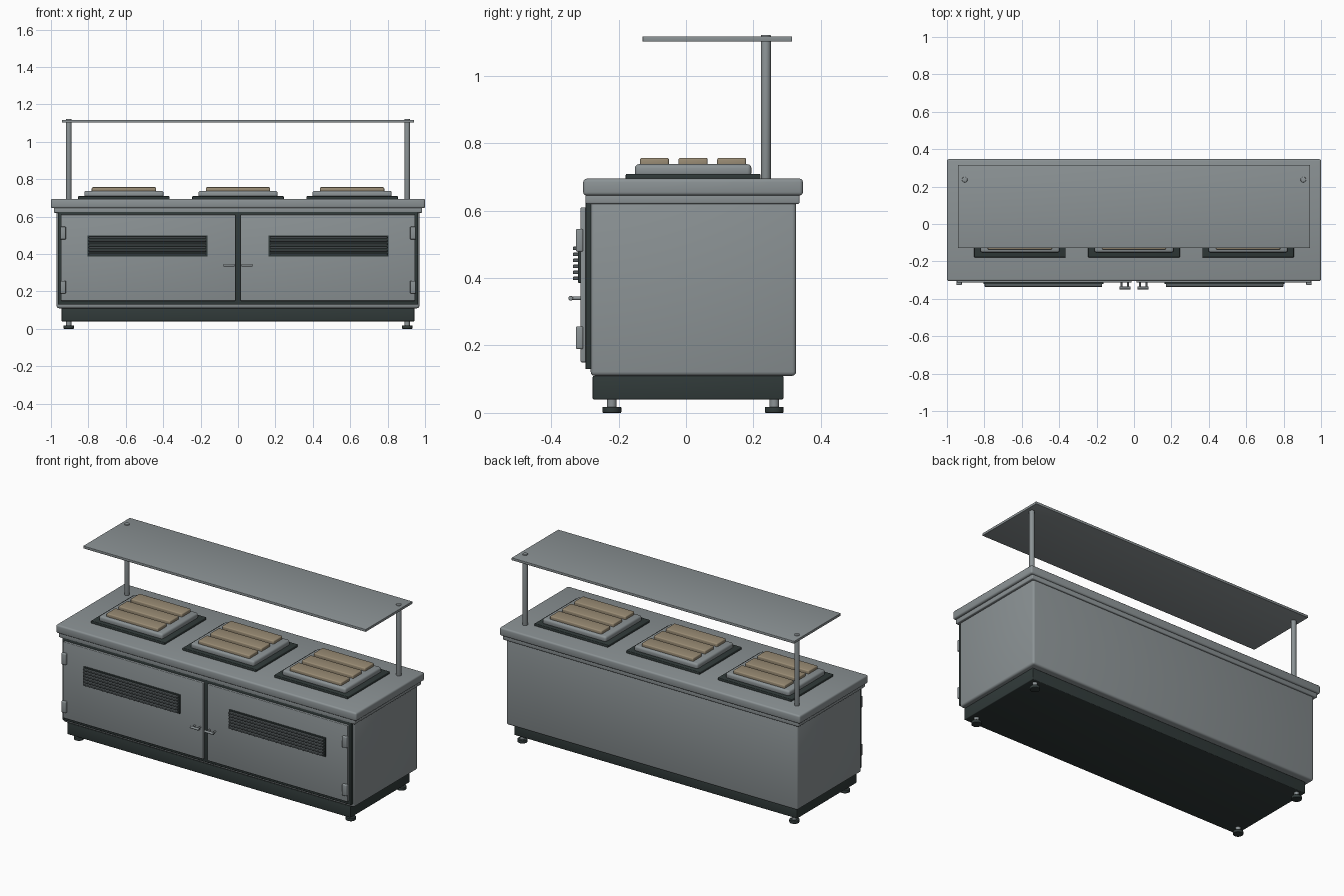
import bpy, math
from mathutils import Vector

cube = bpy.data.objects.get("Cube")
if cube:
    bpy.data.objects.remove(cube, do_unlink=True)


def material(name, rgb):
    m = bpy.data.materials.new(name)
    m.use_nodes = True
    m.diffuse_color = (*rgb, 1)
    m.node_tree.nodes["Principled BSDF"].inputs["Base Color"].default_value = (*rgb, 1)
    return m


STEEL = material("brushed steel", (0.26, 0.29, 0.30))
DARK = material("dark trim", (0.03, 0.042, 0.041))
VENT = material("vent grey", (0.09, 0.105, 0.11))
TAN = material("tan inlay", (0.32, 0.26, 0.175))


def finish(name, mat, bevel):
    ob = bpy.context.object
    ob.name = name
    ob.data.materials.append(mat)
    if bevel:
        mod = ob.modifiers.new("soft edges", 'BEVEL')
        mod.width = bevel
        mod.segments = 3
        mod.limit_method = 'ANGLE'
        bpy.ops.object.modifier_apply(modifier=mod.name)
    bpy.ops.object.shade_smooth_by_angle(angle=math.radians(35))
    return ob


def box(name, x, y, z, mat, bevel=0.0):
    """Box given by its (min, max) range on each axis."""
    bpy.ops.mesh.primitive_cube_add(size=1)
    ob = bpy.context.object
    for v in ob.data.vertices:
        v.co = [r[0] if c < 0 else r[1] for c, r in zip(v.co, (x, y, z))]
    return finish(name, mat, bevel)


def rod(name, a, b, radius, mat, bevel=0.0, sides=24):
    """Cylinder from point a to point b."""
    a, b = Vector(a), Vector(b)
    d = b - a
    bpy.ops.mesh.primitive_cylinder_add(vertices=sides, radius=radius, depth=d.length,
                                        location=(a + b) / 2,
                                        rotation=d.to_track_quat('Z', 'Y').to_euler())
    return finish(name, mat, bevel)


def span(side, inner, outer):
    """Range between two distances from the centre on one side."""
    return tuple(sorted((side * inner, side * outer)))


# Cabinet
box("plinth", (-0.943, 0.943), (-0.277, 0.289), (0.04, 0.11), DARK, 0.004)
box("cabinet_body", (-0.97, 0.97), (-0.283, 0.327), (0.11, 0.63), STEEL, 0.012)
box("door_surround", (-0.962, 0.962), (-0.298, -0.27), (0.13, 0.625), DARK, 0.002)
box("counter_lip", (-0.985, 0.985), (-0.298, 0.337), (0.62, 0.65), STEEL, 0.005)
box("counter_top", (-1, 1), (-0.305, 0.347), (0.645, 0.695), STEEL, 0.01)

for side, label in ((-1, "right"), (1, "left")):
    # Door with hinges and a bar handle
    box(f"{label}_door", span(side, 0.013, 0.947), (-0.313, -0.295), (0.15, 0.61), STEEL, 0.004)
    for z in (0.223, 0.512):
        box(f"{label}_hinge", span(side, 0.92, 0.95), (-0.327, -0.305),
            (z - 0.034, z + 0.034), STEEL, 0.005)
    rod(f"{label}_handle_bar", (side * 0.018, -0.342, 0.34), (side * 0.078, -0.342, 0.34),
        0.007, STEEL, 0.002)
    for x in (0.032, 0.067):
        rod(f"{label}_handle_stem", (side * x, -0.342, 0.34), (side * x, -0.305, 0.34),
            0.005, STEEL)

    # Louvred vent
    box(f"{label}_vent_plate", span(side, 0.163, 0.805), (-0.321, -0.308),
        (0.386, 0.50), DARK, 0.002)
    for i in range(6):
        z = 0.399 + i * 0.0178
        box(f"{label}_vent_slat", span(side, 0.17, 0.798), (-0.336, -0.318),
            (z - 0.005, z + 0.005), VENT, 0.002)

    # Adjustable feet
    for y in (-0.22, 0.262):
        rod(f"{label}_foot_pad", (side * 0.905, y, 0), (side * 0.905, y, 0.018), 0.028, DARK, 0.003)
        rod(f"{label}_foot_stem", (side * 0.905, y, 0.015), (side * 0.905, y, 0.045), 0.014, STEEL)

    # Shelf post
    rod(f"{label}_shelf_post", (side * 0.905, 0.237, 0.69), (side * 0.905, 0.237, 1.122),
        0.0148, STEEL, 0.003)

# Overhead shelf
box("overhead_shelf", (-0.941, 0.941), (-0.129, 0.315), (1.102, 1.117), STEEL, 0.002)

# Three serving wells with slatted inlays
for x in (-0.61, 0, 0.61):
    box("well_rim", (x - 0.245, x + 0.245), (-0.179, 0.221), (0.69, 0.709), DARK, 0.004)
    box("well_lid", (x - 0.212, x + 0.212), (-0.152, 0.194), (0.70, 0.738), STEEL, 0.012)
    for y in (-0.0935, 0.021, 0.1355):
        box("lid_inlay", (x - 0.172, x + 0.172), (y - 0.043, y + 0.043),
            (0.73, 0.757), TAN, 0.006)
